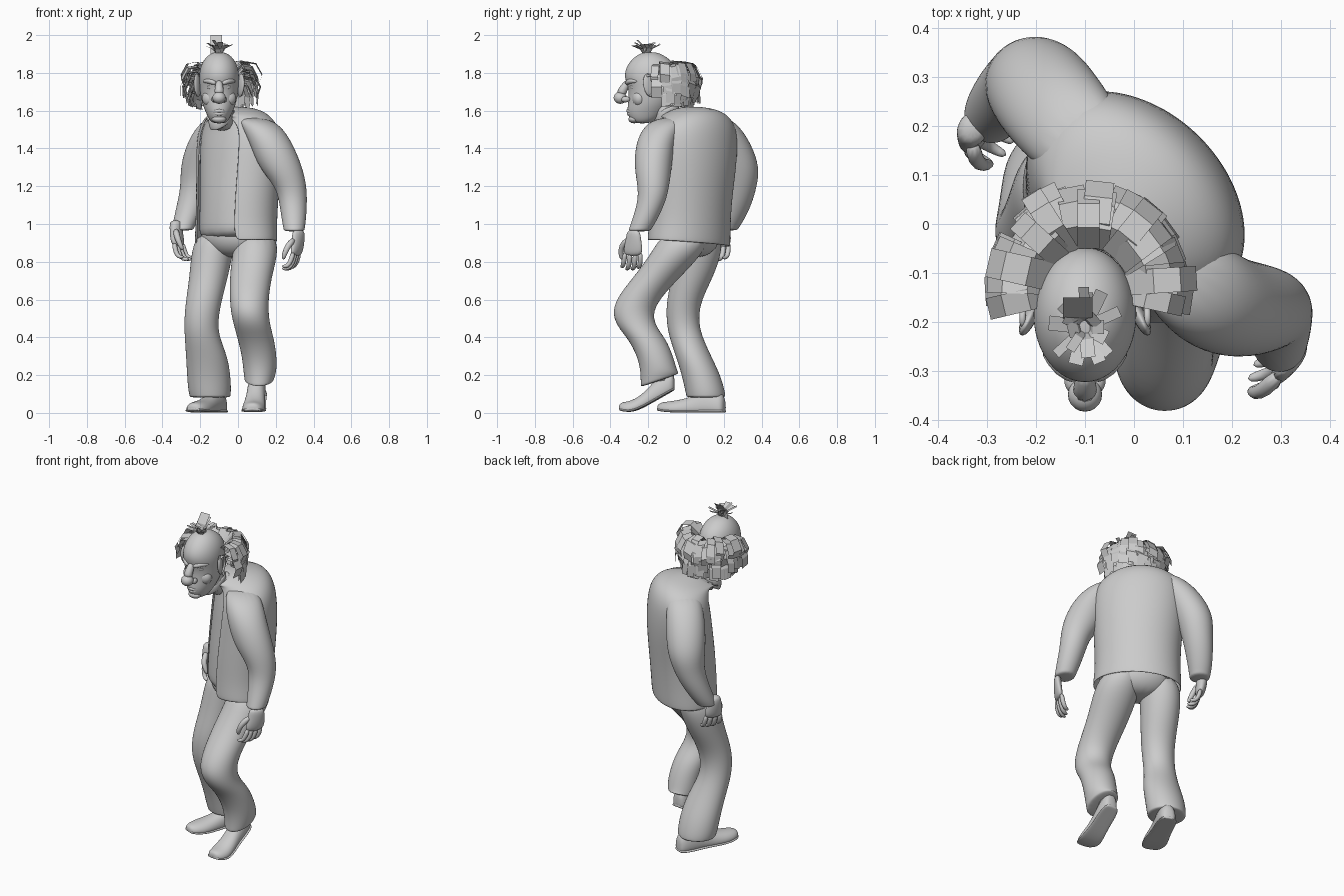
import bpy, bmesh, math, random
from mathutils import Vector
random.seed(4)
TW = math.radians(-45)          # twist of the upper body


def finish(name, verts, faces, smooth=True, sub=0, thick=0):
    me = bpy.data.meshes.new(name)
    me.from_pydata([tuple(v) for v in verts], [], faces)
    bm = bmesh.new()
    bm.from_mesh(me)
    bmesh.ops.recalc_face_normals(bm, faces=bm.faces)
    for f in bm.faces:
        f.smooth = smooth
    bm.to_mesh(me)
    bm.free()
    ob = bpy.data.objects.new(name, me)
    bpy.context.collection.objects.link(ob)
    if thick:
        m = ob.modifiers.new("thickness", 'SOLIDIFY')
        m.thickness, m.offset = thick, -1
    if sub:
        m = ob.modifiers.new("smooth", 'SUBSURF')
        m.levels = m.render_levels = sub
    return ob


def skin(name, rings, closed=True, sub=2, caps=True, thick=0):
    n = len(rings[0])
    verts = [p for r in rings for p in r]
    faces = []
    for i in range(len(rings) - 1):
        for j in range(n if closed else n - 1):
            k = (j + 1) % n
            faces.append((i*n + j, i*n + k, (i+1)*n + k, (i+1)*n + j))
    if caps and closed:
        faces += [tuple(range(n)), tuple(range(len(verts) - n, len(verts)))]
    return finish(name, verts, faces, True, sub, thick)


def hring(cx, cy, z, a, b=None, rot=0.0, tilt=0.0, n=16, span=None, roll=0.0):
    b = b or a
    pts = []
    for i in range(n):
        t = 2*math.pi*i/n if span is None else math.radians(span[0] + (span[1]-span[0])*i/(n-1))
        x, y = a*1.02*math.cos(t), b*1.02*math.sin(t)
        pts.append(Vector((cx + x*math.cos(rot) - y*math.sin(rot),
                           cy + x*math.sin(rot) + y*math.cos(rot), z + tilt*y + roll*x)))
    return pts


def tube(name, path, radii, n=8, sub=1):
    P = [Vector(p) for p in path]
    rings = []
    for i, p in enumerate(P):
        d = (P[min(i+1, len(P)-1)] - P[max(i-1, 0)]).normalized()
        u = d.orthogonal().normalized() if i == 0 else (u - d*u.dot(d)).normalized()
        v = d.cross(u)
        rings.append([p + (u*math.cos(2*math.pi*k/n) + v*math.sin(2*math.pi*k/n))*radii[i] for k in range(n)])
    return skin(name, rings, True, sub)


def ball(name, loc, size, rot=(0, 0, 0)):
    me = bpy.data.meshes.new(name)
    bm = bmesh.new()
    bmesh.ops.create_uvsphere(bm, u_segments=20, v_segments=12, radius=1)
    for f in bm.faces:
        f.smooth = True
    bm.to_mesh(me)
    bm.free()
    ob = bpy.data.objects.new(name, me)
    bpy.context.collection.objects.link(ob)
    ob.location, ob.scale, ob.rotation_euler = loc, size, rot


# Jacket: open front shell, twisted toward -x; the hem rises over the left hip
torso = [(-.01, .015, .895, .245, .185, -.03, .07), (-.01, .02, 1.0, .235, .188, 0, .03), (-.003, .027, 1.15, .238, .19, 0, 0),
         (.002, .043, 1.3, .25, .188, 0, 0), (.004, .051, 1.44, .256, .18, .05, 0), (0, .053, 1.53, .236, .162, .15, 0),
         (-.022, .033, 1.59, .155, .135, .2, 0), (-.075, -.05, 1.585, .085, .085, .45, 0), (-.09, -.085, 1.57, .068, .068, .6, 0)]
skin("jacket", [hring(x, y, z, a, b, TW, t, 22, (305, 595), k) for x, y, z, a, b, t, k in torso],
     closed=False, thick=.008)
# Shirt and belly inside the jacket
skin("shirt", [hring(x, y, z + (.012 if z < .9 else 0), a-.017, b-.017, TW, t, roll=k) for x, y, z, a, b, t, k in torso])
# Collar and neck
skin("collar", [hring(-.09, -.10, z, r, r, TW, .6) for z, r in
                ((1.53, .06), (1.57, .068), (1.59, .064))], caps=False, thick=.01)
tube("neck", [(-.07, -.06, 1.5), (-.09, -.11, 1.58), (-.1, -.15, 1.68)], [.06, .06, .065], 14)

# Sleeves, sloping out of the shoulders
skin("left_sleeve", [hring(*r) for r in [
    (.07, -.07, 1.565, .07, .07), (.12, -.12, 1.525, .105, .10), (.175, -.165, 1.43, .113, .102),
    (.225, -.175, 1.3, .117, .1), (.28, -.172, 1.2, .083), (.292, -.18, 1.12, .074),
    (.296, -.22, 1.02, .064, .066), (.297, -.242, .975, .056, .06), (.297, -.248, .96, .054, .058)]])
skin("right_sleeve", [hring(*r) for r in [
    (-.07, .13, 1.575, .07), (-.115, .18, 1.525, .10), (-.165, .238, 1.42, .11),
    (-.198, .282, 1.3, .108), (-.215, .288, 1.2, .088), (-.247, .27, 1.1, .077),
    (-.28, .237, 1.01, .064), (-.29, .222, .98, .057), (-.292, .218, .965, .055)]])


# Hands: palm, four curled fingers and a thumb
def hand(side, wrist, across, curl, g=1.25):
    o, w, c = Vector(wrist), Vector(across).normalized(), Vector(curl).normalized()
    at = lambda a, d, k: o + (w*a - Vector((0, 0, d)) + c*k)*g
    rings = []
    for d, hw, th, k in ((-.03, .03, .027, 0), (.01, .034, .026, 0), (.05, .044, .024, .005), (.085, .042, .02, .012)):
        rings.append([at(hw*math.cos(t*math.pi/6), d, k + th*math.sin(t*math.pi/6)) for t in range(12)])
    skin(side + "_palm", rings)
    for i in range(4):
        a = -.033 + .022*i
        s = (.9, 1, 1, .85)[i]
        tube(f"{side}_finger_{i+1}", [at(a, .065, .01), at(a*1.15, .07 + .045*s, .02),
             at(a*1.15, .07 + .07*s, .042*s), at(a*1.1, .07 + .066*s, .07*s)], [.015, .0145, .013, .009])
    tube(side + "_thumb", [at(.02, .01, .01), at(.045, .04, .03), at(.045, .075, .045), at(.035, .1, .055)],
         [.018, .018, .015, .01])


hand("left", (.32, -.278, .935), (-.35, -.9, 0), (-.85, -.25, 0))
hand("right", (-.328, .195, .985), (-.5, -.85, 0), (.8, -.45, 0))

# Trousers
skin("trouser_seat", [hring(-.01, .025, z, a, b, math.radians(-25)) for z, a, b in
                      ((.82, .09, .07), (.87, .17, .13), (.93, .2, .15), (1.0, .18, .14))])
skin("left_trouser_leg", [hring(*r) for r in [
    (.09, -.0, .96, .10, .12), (.095, -.035, .86, .122, .14), (.07, -.135, .74, .113, .125), (.06, -.235, .63, .104, .118),
    (.06, -.285, .54, .1, .108), (.075, -.265, .46, .096, .102), (.095, -.205, .39, .096, .1), (.113, -.163, .3, .092, .095),
    (.117, -.143, .22, .088, .097), (.112, -.14, .18, .078, .1, 0, .35), (.11, -.14, .17, .076, .1, 0, .35)]])
skin("right_trouser_leg", [hring(*r) for r in [
    (-.11, .07, .96, .1, .11), (-.135, .07, .86, .112, .125), (-.155, .035, .72, .102, .11), (-.18, -.01, .6, .095, .092),
    (-.195, -.02, .5, .09, .085), (-.193, -.005, .41, .09, .087), (-.165, .04, .3, .11, .094), (-.155, .08, .2, .115, .102),
    (-.15, .10, .12, .114, .105), (-.148, .105, .09, .108, .103), (-.148, .105, .08, .106, .1)]])


# Shoes: sections from heel to toe with flat soles; lift raises the heel
def shoe(side, heel, toe, lift, fat=1):
    h, t = Vector((*heel, 0)), Vector((*toe, 0))
    f = (t - h).normalized()
    s = Vector((-f.y, f.x, 0))
    L = (t - h).length
    for part, zs, grow in (("upper", None, 0), ("sole", .018, .006)):
        rings = []
        for u, w, ht in ((0, .022, .07), (.05, .04, .11), (.2, .047, .125), (.38, .046, .105),
                         (.55, .052, .075), (.75, .06, .062), (.9, .048, .05), (.98, .025, .035)):
            z0 = .002 + lift*max(0, .7 - u)/.7 + .012*max(0, u - .8)/.2
            rings.append([h + f*(u*L) + s*(c*(w*fat + grow)) + Vector((0, 0, z0 + d*(zs or ht))) for c, d in
                          ((-.9, 0), (-1, .3), (-.85, .7), (-.4, 1), (.4, 1), (.85, .7), (1, .3), (.9, 0), (.4, 0), (-.4, 0))])
        skin(f"{side}_shoe_{part}", rings)


shoe("left", (.105, -.06), (.075, -.362), .12, 1.1)
shoe("right", (-.085, .205), (-.243, -.155), 0, 1.15)
tube("left_ankle", [(.11, -.13, .28), (.1, -.12, .14)], [.05, .05], 10)

# Head
HX = -.10
skin("head", [hring(HX, (f + b)/2, z, w, (b - f)/2) for z, f, b, w in [
    (1.532, -.265, -.2, .03), (1.55, -.295, -.15, .052), (1.59, -.312, -.11, .07), (1.63, -.308, -.08, .087),
    (1.68, -.303, -.055, .099), (1.73, -.308, -.05, .104), (1.78, -.328, -.045, .107), (1.83, -.318, -.053, .1),
    (1.872, -.287, -.085, .08), (1.9, -.25, -.13, .05), (1.91, -.215, -.165, .02)]])
# Face
tube("nose_bridge", [(HX, -.3, 1.76), (HX, -.33, 1.72), (HX, -.348, 1.68)], [.018, .024, .03], 10)
ball("nose_tip", (HX, -.348, 1.668), (.035, .035, .032))
tube("upper_lip", [(HX-.042, -.283, 1.592), (HX, -.318, 1.603), (HX+.042, -.283, 1.592)], [.007, .013, .007])
tube("lower_lip", [(HX-.038, -.282, 1.586), (HX, -.314, 1.581), (HX+.038, -.282, 1.586)], [.006, .012, .006])
ball("chin", (HX, -.275, 1.555), (.038, .03, .022))
for s, n in ((-1, "right"), (1, "left")):
    ball(n + "_nostril", (HX + s*.026, -.32, 1.66), (.016, .024, .016))
    ball(n + "_eye", (HX + s*.042, -.277, 1.725), (.022, .02, .014))
    ball(n + "_cheek", (HX + s*.044, -.247, 1.665), (.046, .038, .045))
    tube(n + "_brow", [(HX + s*.014, -.318, 1.742), (HX + s*.05, -.3, 1.76), (HX + s*.088, -.255, 1.755)],
         [.012, .018, .008])
    ball(n + "_ear", (HX + s*.115, -.195, 1.735), (.014, .034, .062), (math.radians(12), 0, s*.45))
    tube(n + "_ear_rim", [(HX + s*(.122 + .006*math.sin(k)), -.19 + .033*math.cos(k), 1.735 + .058*math.sin(k))
         for k in (-1.9, -1.2, -.5, .2, .9, 1.6, 2.3)], [.008]*7, 6)


# Hair: flat curved strips
def strips(name, specs):
    verts, faces = [], []
    for ang, (ox, oy), path, w, lean in specs:
        r, t = Vector((math.cos(ang), math.sin(ang), 0)), Vector((-math.sin(ang), math.cos(ang), lean))
        for i, (d, z) in enumerate(path):
            c = Vector((ox, oy, z)) + r*d
            verts += [c - t*w, c + t*w]
            if i:
                k = len(verts)
                faces.append((k-4, k-3, k-1, k-2))
    finish(name, verts, faces, smooth=False)


R = random.uniform
side_hair = []
# Each layer: root height, reach, drop, start angle, count
for z0, reach, drop, a0, cnt in ((1.8, .215, .06, -10, 22), (1.76, .205, .08, -6, 20),
                                 (1.72, .195, .09, 4, 18), (1.69, .165, .07, 16, 16)):
    for i in range(cnt):
        a = math.radians(a0 + (180 - 2*a0)*i/(cnt - 1) + R(-5, 5))
        m = reach + R(-.02, .012) - .006*max(0, math.sin(a))
        z = z0 + R(-.015, .015)
        side_hair.append((a, (-.092, -.125), [(.075, z), (m*.6, z + .05), (m*.85, z + .04),
                          (m, z - drop*.3), (m*R(.9, 1.03), z - drop)], R(.02, .03), R(-.3, .3)))
strips("side_hair", side_hair)
tuft = []
for i in range(18):
    a = 2*math.pi*i/18 + R(-.15, .15)
    m, up = R(.03, .088), R(.045, .08)
    tuft.append((a, (-.1, -.21), [(.006, 1.89), (m*.4, 1.89 + up*.7), (m, 1.895 + up)], R(.009, .015), 0))
tuft.append((math.pi/2, (-.115, -.21), [(.01, 1.89), (.02, 1.95), (.06, 2.0)], .03, 0))
strips("top_tuft", tuft)
